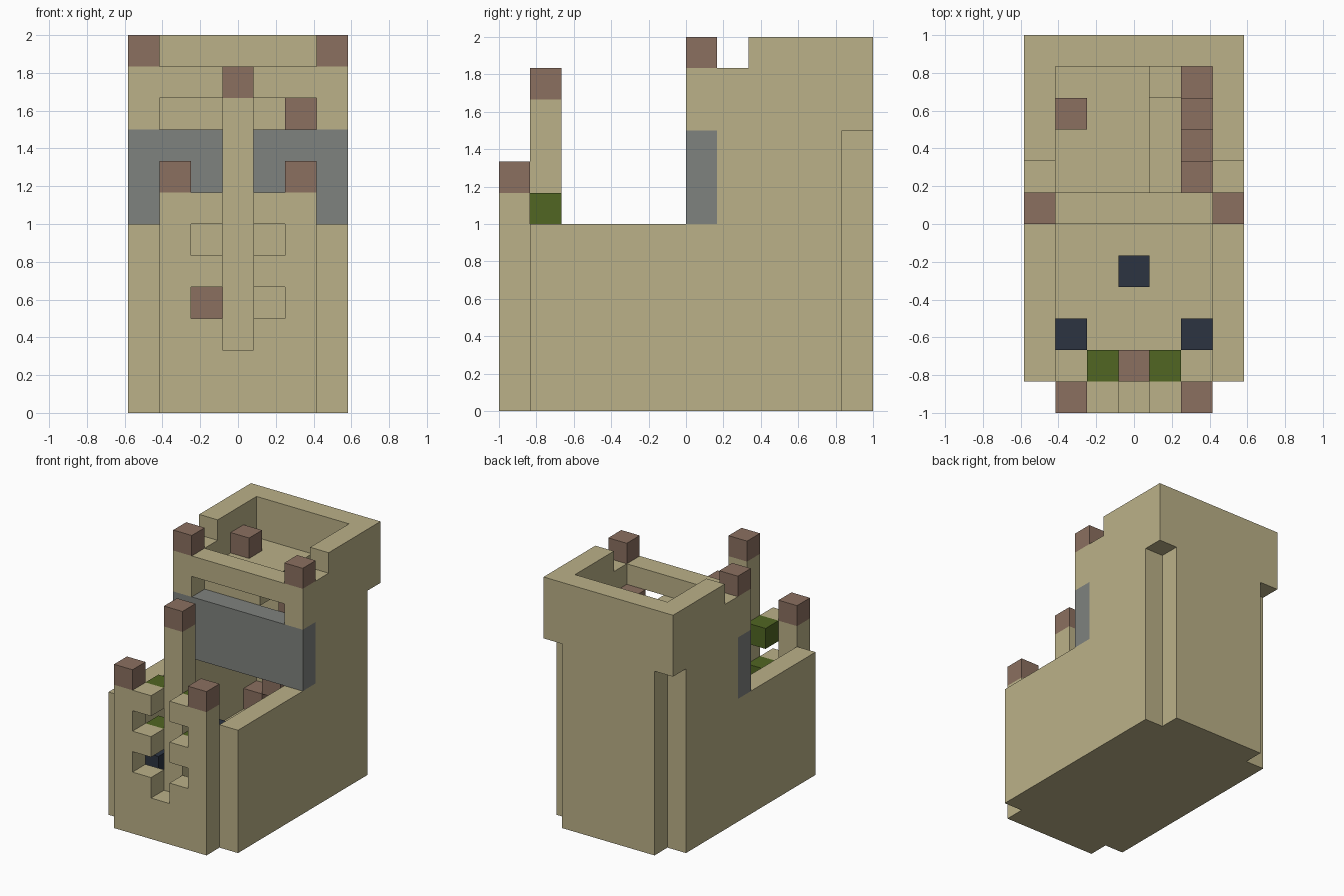
import bpy
import bmesh
import math
from mathutils import Vector

cube = bpy.data.objects.get("Cube")
if cube:
    bpy.data.objects.remove(cube, do_unlink=True)

UNIT = 1 / 6                      # edge of one building block
ORIGIN = Vector((-3.5, -6, 0))    # grid corner, in blocks
DIRECTIONS = [Vector(d) for d in
              ((1, 0, 0), (-1, 0, 0), (0, 1, 0), (0, -1, 0), (0, 0, 1), (0, 0, -1))]


def material(name, colour):
    mat = bpy.data.materials.new(name)
    mat.use_nodes = True
    rgba = (*colour, 1)
    mat.diffuse_color = rgba
    bsdf = mat.node_tree.nodes["Principled BSDF"]
    bsdf.inputs["Base Color"].default_value = rgba
    bsdf.inputs["Roughness"].default_value = 0.9
    return mat


SAND = material("sandstone", (0.497, 0.440, 0.246))
BROWN = material("brown_clay", (0.258, 0.162, 0.117))
GREY = material("grey_stone", (0.212, 0.223, 0.209))
GREEN = material("moss_green", (0.082, 0.133, 0.016))
NAVY = material("dark_navy", (0.025, 0.034, 0.053))


def box(xs, ys, zs):
    """Set of blocks; each argument is an inclusive (first, last) range."""
    span = lambda r: range(r[0], r[1] + 1)
    return {(x, y, z) for x in span(xs) for y in span(ys) for z in span(zs)}


def block(x, y, z):
    return box((x, x), (y, y), (z, z))


def build(name, cells, mat):
    """Closed skin around a set of blocks, with flat areas merged."""
    bm = bmesh.new()
    for cell in cells:
        centre = Vector(cell) + Vector((0.5, 0.5, 0.5))
        for n in DIRECTIONS:
            if tuple(int(c) for c in Vector(cell) + n) in cells:
                continue
            u = Vector((n.y, n.z, n.x))
            v = n.cross(u)
            corners = [centre + (n + a * u + b * v) / 2
                       for a, b in ((-1, -1), (1, -1), (1, 1), (-1, 1))]
            bm.faces.new([bm.verts.new((c + ORIGIN) * UNIT) for c in corners])
    bmesh.ops.remove_doubles(bm, verts=bm.verts, dist=0.001)
    bmesh.ops.dissolve_limit(bm, angle_limit=math.radians(1),
                             verts=bm.verts, edges=bm.edges)
    mesh = bpy.data.meshes.new(name)
    bm.to_mesh(mesh)
    bm.free()
    mesh.materials.append(mat)
    bpy.context.collection.objects.link(bpy.data.objects.new(name, mesh))


# Walls and ground floor
shell = box((0, 6), (1, 10), (0, 1)) | box((1, 5), (0, 0), (0, 6))
shell |= box((1, 5), (11, 11), (0, 11))
for x in (0, 6):
    shell |= box((x, x), (1, 10), (2, 5))          # low side wall
    shell |= box((x, x), (7, 7), (6, 10))          # dip beside the tower front
    shell |= box((x, x), (8, 10), (6, 11))         # tower side
    shell |= box((x, x), (11, 11), (9, 11))        # overhanging back corner
    shell |= box((x, x), (6, 6), (9, 10))          # window jamb
shell |= box((1, 5), (6, 6), (10, 10))             # parapet beam

# Toothed slot in the front wall
shell -= box((3, 3), (0, 0), (2, 6))
for z in (3, 5):
    shell -= box((2, 4), (0, 0), (z, z))
build("walls", shell, SAND)

# Upper floor, pillar and stair landing
build("upper_floor", box((1, 3), (7, 10), (9, 9)), SAND)
build("front_pillar", box((3, 3), (1, 1), (2, 9)), SAND)
build("stair_landing", block(4, 10, 5), SAND)

# Grey band across the tower front
build("tower_band", box((0, 6), (6, 6), (6, 8)), GREY)

# Brown caps and roof block
build("pillar_cap", block(3, 1, 10), BROWN)
build("roof_block", block(1, 9, 10), BROWN)
for side, low_x, high_x in (("right", 1, 0), ("left", 5, 6)):
    build("front_wall_cap_" + side, block(low_x, 0, 7), BROWN)
    build("tower_cap_" + side, block(high_x, 6, 11), BROWN)

# Stairs climbing along the back wall, then along the left wall
for i in range(3):
    build("back_step_%d" % (i + 1), block(1 + i, 10, 2 + i), BROWN)
for i in range(4):
    build("side_step_%d" % (i + 1), block(5, 10 - i, 6 + i), BROWN)

# Green ledges behind the teeth and navy blocks in the courtyard
for side, ledge_x, floor_x in (("right", 2, 1), ("left", 4, 5)):
    for level, z in (("lower", 4), ("upper", 6)):
        build("%s_ledge_%s" % (level, side), block(ledge_x, 1, z), GREEN)
    build("courtyard_block_" + side, block(floor_x, 2, 2), NAVY)
build("courtyard_post", box((3, 3), (4, 4), (2, 3)), NAVY)
